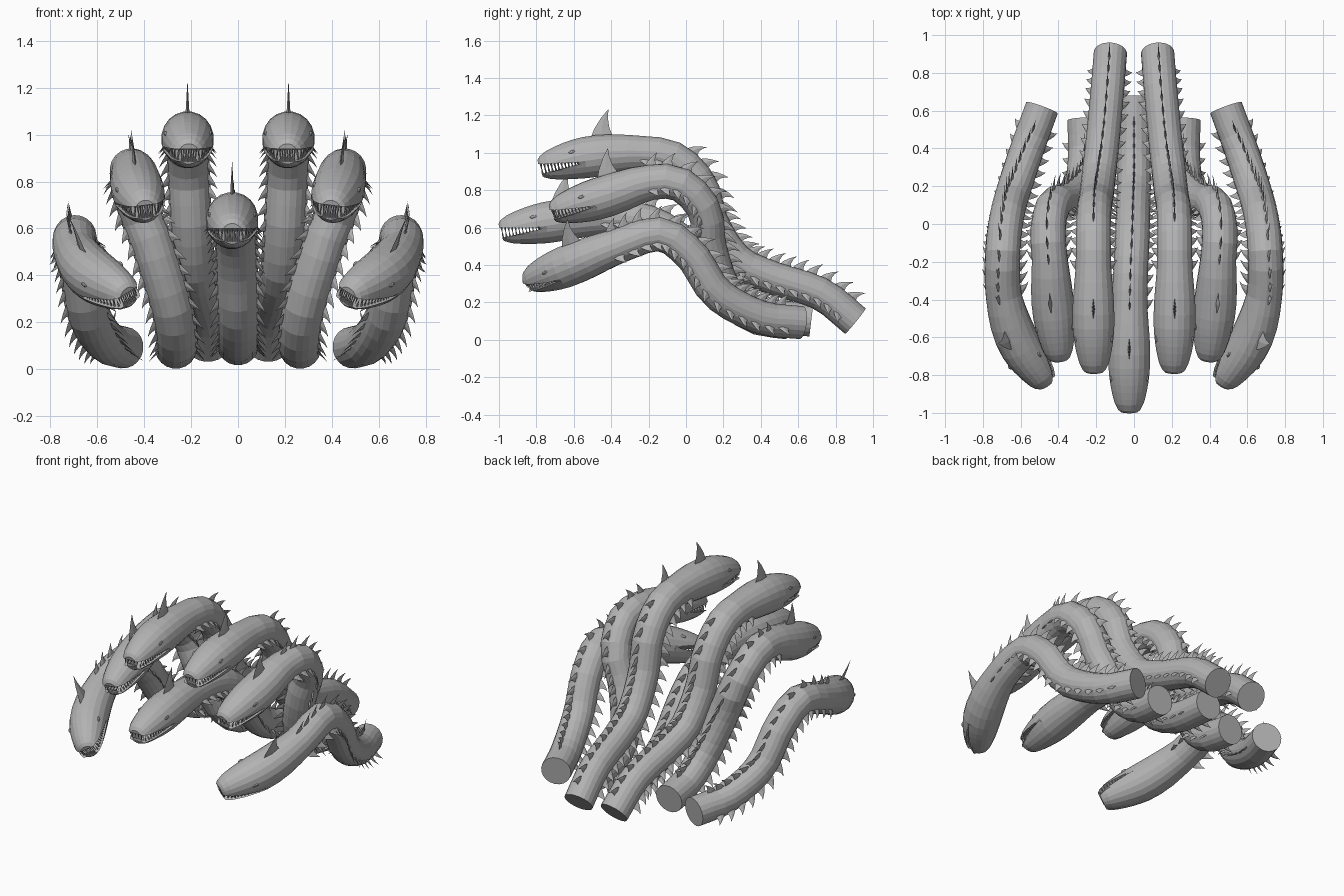
import bpy, bmesh, math
from mathutils import Vector

cube = bpy.data.objects.get("Cube")
if cube:
    bpy.data.objects.remove(cube)

grey = bpy.data.materials.new("stone_grey")
grey.use_nodes = True
grey.diffuse_color = (0.45, 0.45, 0.45, 1)
grey.node_tree.nodes["Principled BSDF"].inputs["Base Color"].default_value = (0.45, 0.45, 0.45, 1)

SIDES = 20
# Body radius against distance from the snout tip
RADII = [(0, .042), (.015, .06), (.05, .078), (.1, .092), (.18, .106), (.28, .114),
         (.4, .109), (.56, .095), (.8, .092), (3, .086)]
HEAD_RINGS = [0, .015, .03, .05, .08, .12, .16, .2, .25, .32, .4]
MOUTH = .25


def radius(d):
    for (d0, r0), (d1, r1) in zip(RADII, RADII[1:]):
        if d <= d1:
            return r0 + (r1 - r0) * (d - d0) / (d1 - d0)
    return RADII[-1][1]


def lip(d):
    return .02 - .18 * d


def jaw_top(d):
    return -.036 + .03 * d


class Path:
    """Smooth path from base to snout, measured back from the snout tip."""

    def __init__(self, points, roll):
        p = [Vector(q) for q in points]
        p = [2 * p[0] - p[1]] + p + [2 * p[-1] - p[-2]]
        line = []
        for a, b, c, d in zip(p, p[1:], p[2:], p[3:]):
            for i in range(16):
                t = i / 16
                line.append(.5 * (2 * b + (c - a) * t + (2 * a - 5 * b + 4 * c - d) * t * t
                                  + (3 * b - a - 3 * c + d) * t ** 3))
        line.append(p[-2])
        self.line = line[::-1]
        self.dist = [0]
        for a, b in zip(self.line, self.line[1:]):
            self.dist.append(self.dist[-1] + (b - a).length)
        self.length = self.dist[-1]
        self.roll = roll

    def point(self, d):
        for i in range(len(self.line) - 1):
            if d <= self.dist[i + 1]:
                break
        f = (d - self.dist[i]) / (self.dist[i + 1] - self.dist[i])
        return self.line[i].lerp(self.line[i + 1], f)

    def frame(self, d):
        """Centre, forward, side and dorsal directions."""
        a, b = max(d - .02, 0), min(d + .02, self.length)
        fwd = (self.point(a) - self.point(b)).normalized()
        side = Vector((1, 0, 0))
        side = (side - fwd * side.dot(fwd)).normalized()
        up = fwd.cross(side)
        r = self.roll * (1 - d / self.length)
        return (self.point(d), fwd, side * math.cos(r) - up * math.sin(r),
                up * math.cos(r) + side * math.sin(r))


def finish(bm, name):
    bmesh.ops.recalc_face_normals(bm, faces=bm.faces)
    mesh = bpy.data.meshes.new(name)
    bm.to_mesh(mesh)
    bm.free()
    mesh.materials.append(grey)
    obj = bpy.data.objects.new(name, mesh)
    bpy.context.collection.objects.link(obj)


def loft(bm, rings):
    rows = [[bm.verts.new(co) for co in ring] for ring in rings]
    n = len(rows[0])
    for a, b in zip(rows, rows[1:]):
        for i in range(n):
            bm.faces.new((a[i], a[(i + 1) % n], b[(i + 1) % n], b[i]))
    bm.faces.new(rows[0])
    bm.faces.new(rows[-1][::-1])


def section(path, d, scale=1, low=-9, high=9):
    """Round cross-section, cut flat below low and above high."""
    c, fwd, side, up = path.frame(d)
    r = radius(d) * scale
    ring = []
    for i in range(SIDES):
        a = math.tau * (i + .5) / SIDES
        h = min(max(r * math.sin(a), low), high)
        ring.append(c + side * r * math.cos(a) + up * h)
    return ring


def blade(bm, root, back, out, width, height, thick, lean):
    """Curved thorn sweeping back toward the base."""
    across = back.cross(out).normalized()
    rings = []
    for t, w in ((0, 1), (.35, .66), (.7, .32), (1, .02)):
        c = root + out * height * t + back * lean * t * t
        rings.append([c - back * width * w / 2, c + across * thick * w / 2,
                      c + back * width * w / 2, c - across * thick * w / 2])
    loft(bm, rings)


def build(name, points, roll=0, spine_start=.57):
    path = Path(points, roll)
    # Neck and upper head
    count = round((path.length - .4) / .08)
    stations = HEAD_RINGS + [.4 + (path.length - .4) * (i + 1) / count for i in range(count)]
    bm = bmesh.new()
    loft(bm, [section(path, d, low=lip(d) if d < MOUTH else -9) for d in stations])
    finish(bm, name + "_neck")
    # Lower jaw, flush with the throat at the mouth corner
    bm = bmesh.new()
    loft(bm, [section(path, max(d, .008), .94 + .06 * d / MOUTH, high=jaw_top(d))
              for d in HEAD_RINGS if d <= MOUTH])
    finish(bm, name + "_jaw")
    # Teeth around both lips
    bm = bmesh.new()
    for height_at, sign, scale in ((lip, -1, .96), (jaw_top, 1, .9)):
        for k in range(-15, 16):
            d = .012 + .2 * (max(abs(k) - 4, 0) / 11)
            c, fwd, side, up = path.frame(d)
            h = height_at(d)
            half = math.sqrt(max((radius(d) * scale) ** 2 - h * h, 0)) - .004
            x = half * (max(min(k / 4.5, 1), -1))
            gap = lip(d) - jaw_top(d)
            root = c + side * x + up * (h - sign * .004)
            blade(bm, root, -fwd, up * sign, .011, gap * .75 + .004, .01, 0)
    finish(bm, name + "_teeth")
    # Spines along the back and both flanks, with a tall crest behind the head
    bm = bmesh.new()
    for i in range(int((path.length - .6) / .072)):
        d = .57 + i * .072
        c, fwd, side, up = path.frame(d)
        r = radius(d)
        if d >= spine_start:
            blade(bm, c + up * (r - .008), -fwd, up, .065, .068, .013, .045)
        for s in (-1, 1):
            root = side * s * math.cos(.35) - up * math.sin(.35)
            out = side * s * math.cos(.75) - up * math.sin(.75)
            blade(bm, c + root * (r - .01), -fwd, out, .068, .062, .013, .035)
    c, fwd, side, up = path.frame(.35)
    blade(bm, c + up * (radius(.35) - .015), -fwd, up, .12, .145, .018, .05)
    finish(bm, name + "_spines")
    # Eyes
    bm = bmesh.new()
    for s in (-1, 1):
        c, fwd, side, up = path.frame(.19)
        out = side * s * math.cos(.42) + up * math.sin(.42)
        eye = bmesh.ops.create_uvsphere(bm, u_segments=10, v_segments=6, radius=.015)["verts"]
        for v in eye:
            v.co = c + out * (radius(.19) - .005 + v.co.x * .8) + fwd * v.co.y * 1.3 + up * v.co.z * .7
    finish(bm, name + "_eyes")


inner = [(.125, .905, .1), (.14, .72, .245), (.165, .45, .335), (.185, .27, .425), (.2, .14, .62),
         (.21, .08, .82), (.215, -.05, .96), (.215, -.22, .995), (.215, -.5, .98), (.21, -.785, .92)]
middle = [(.265, .55, .09), (.26, .36, .125), (.28, .21, .26), (.355, .125, .5), (.425, .1, .69),
          (.455, -.03, .83), (.445, -.2, .84), (.43, -.42, .77), (.395, -.72, .68)]
outer = [(.487, .615, .092), (.565, .4, .12), (.64, .17, .245), (.675, .03, .45), (.695, -.14, .565),
         (.69, -.38, .495), (.615, -.62, .4), (.465, -.85, .31)]
centre = [(0, .67, .105), (0, .4, .14), (0, .2, .245), (-.005, .06, .43), (-.01, -.1, .58),
          (-.02, -.3, .65), (-.025, -.62, .645), (-.025, -.995, .58)]

build("centre", centre)
for label, pts, roll, start in (("inner", inner, 0, .72), ("middle", middle, .1, .55),
                                ("outer", outer, .35, .55)):
    build("left_" + label, pts, roll, start)
    build("right_" + label, [(-x, y, z) for x, y, z in pts], -roll, start)
